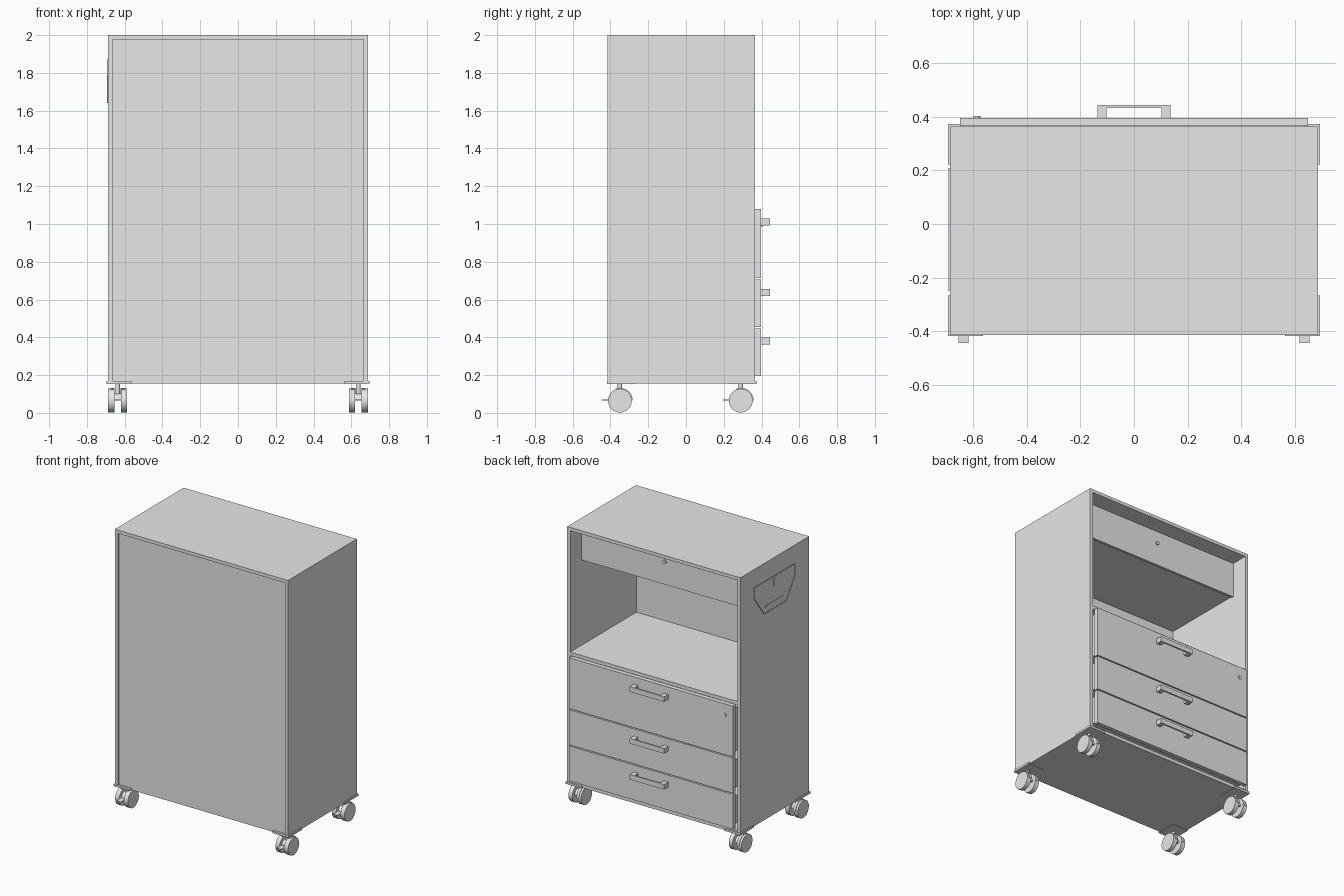
import bpy, bmesh, math
from mathutils import Vector

cube = bpy.data.objects.get("Cube")
if cube:
    bpy.data.objects.remove(cube, do_unlink=True)

grey = bpy.data.materials.new("light_grey")
grey.use_nodes = True
grey.diffuse_color = (0.8, 0.8, 0.8, 1)
grey.node_tree.nodes["Principled BSDF"].inputs["Base Color"].default_value = (0.8, 0.8, 0.8, 1)


def prism(name, pts, lo, hi, axis="x", rim=0, smooth=False):
    """Extrude a 2D outline along an axis; rim > 0 leaves only a frame."""
    place = {"x": lambda a, b: Vector((lo, a, b)),
             "y": lambda a, b: Vector((a, lo, b)),
             "z": lambda a, b: Vector((a, b, lo))}[axis]
    direction = Vector([float(axis == c) for c in "xyz"])
    bm = bmesh.new()
    face = bm.faces.new([bm.verts.new(place(a, b)) for a, b in pts])
    if rim:
        bmesh.ops.inset_individual(bm, faces=[face], thickness=rim)
        bmesh.ops.delete(bm, geom=[face], context="FACES")
    ext = bmesh.ops.extrude_face_region(bm, geom=bm.faces[:], use_keep_orig=True)
    moved = [g for g in ext["geom"] if isinstance(g, bmesh.types.BMVert)]
    bmesh.ops.translate(bm, verts=moved, vec=direction * (hi - lo))
    bmesh.ops.recalc_face_normals(bm, faces=bm.faces[:])
    mesh = bpy.data.meshes.new(name)
    bm.to_mesh(mesh)
    bm.free()
    mesh.materials.append(grey)
    obj = bpy.data.objects.new(name, mesh)
    bpy.context.collection.objects.link(obj)
    if smooth:
        bpy.ops.object.select_all(action="DESELECT")
        obj.select_set(True)
        bpy.context.view_layer.objects.active = obj
        bpy.ops.object.shade_smooth_by_angle(angle=math.radians(35))
    return obj


def box(name, x0, x1, y0, y1, z0, z1):
    return prism(name, [(x0, y0), (x1, y0), (x1, y1), (x0, y1)], z0, z1, "z")


def arc(ca, cb, r, start=0, end=360, n=32):
    """Points along an arc; a full circle omits the repeated end."""
    count = n if end - start == 360 else n + 1
    angles = [math.radians(start + (end - start) * i / n) for i in range(count)]
    return [(ca + r * math.cos(t), cb + r * math.sin(t)) for t in angles]


# Carcass
W, T = 0.688, 0.024
IN = W - T
FRONT, BACK, BASE, TOP = -0.415, 0.365, 0.156, 2.0
for side, s in (("left", 1), ("right", -1)):
    x0, x1 = sorted((s * IN, s * W))
    box(side + "_side_panel", x0, x1, FRONT, BACK, BASE, TOP)
box("top_panel", -IN, IN, FRONT, BACK, TOP - T, TOP)
box("bottom_panel", -IN, IN, FRONT + 0.012, BACK, BASE, BASE + T)
box("front_panel", -IN, IN, FRONT + 0.012, FRONT + 0.03, BASE + T, TOP - T)
box("shelf", -IN, IN, FRONT + 0.03, BACK, 1.08, 1.105)

# Enclosed upper compartment with its lock
box("upper_flap", -IN, IN, 0.222, 0.24, 1.72, TOP - T)
box("upper_floor", -IN, IN, FRONT + 0.03, 0.222, 1.728, 1.75)
prism("upper_lock", arc(0, 1.885, 0.013), 0.238, 0.25, "y", smooth=True)

# Drawers with bar handles
for label, z0, z1, hz in (("lower", 0.196, 0.447, 0.38),
                          ("middle", 0.455, 0.707, 0.638),
                          ("upper", 0.715, 1.08, 1.01)):
    box(label + "_drawer_front", -0.65, 0.65, BACK + 0.001, 0.397, z0, z1)
    box(label + "_drawer_box", -0.64, 0.64, -0.35, BACK + 0.001, z0 + 0.02, z1 - 0.03)
    a, b, leg = 0.137, 0.103, 0.397
    prism(label + "_drawer_handle",
          [(-a, leg), (-a, 0.445), (a, 0.445), (a, leg),
           (b, leg), (b, 0.433), (-b, 0.433), (-b, leg)], hz - 0.018, hz + 0.018, "z")
prism("drawer_lock", arc(-0.587, 1.0, 0.013), 0.395, 0.404, "y", smooth=True)

# Folding pull on the right side
pull = [(0.21, 1.87), (0.21, 1.785), (0.1, 1.64),
        (-0.15, 1.64), (-0.25, 1.785), (-0.25, 1.87)]
prism("side_pull_frame", pull, -W - 0.005, -W, rim=0.02)
box("side_pull_grip", -W - 0.004, -W, -0.12, 0.08, 1.675, 1.69)
box("side_pull_catch", -W - 0.004, -W, -0.03, -0.01, 1.8, 1.85)

# Twin-wheel casters
HUB, R = 0.065, 0.063
for xname, cx in (("left", 0.637), ("right", -0.637)):
    for yname, cy in (("front", -0.35), ("back", 0.29)):
        name = yname + "_" + xname + "_caster_"
        out = math.copysign(0.695, cx)
        x0, x1 = sorted((out, out - math.copysign(0.13, cx)))
        box(name + "plate", x0, x1, cy - 0.068, cy + 0.083, 0.154, 0.169)
        prism(name + "stem", arc(cx, cy, 0.012, n=16), 0.09, 0.156, "z", smooth=True)
        prism(name + "fork", arc(cy, HUB, 0.038, 0, 180, 16),
              cx - 0.019, cx + 0.019, smooth=True)
        for tag, s in (("outer", math.copysign(1, cx)), ("inner", -math.copysign(1, cx))):
            x0, x1 = sorted((cx + s * 0.018, cx + s * 0.05))
            prism(name + tag + "_wheel", arc(cy, HUB, R), x0, x1, smooth=True)
            x0, x1 = sorted((cx + s * 0.016, cx + s * 0.035))
            hood = arc(cy, HUB, 0.068, 0, 110, 12) + arc(cy, HUB, 0.06, 0, 110, 12)[::-1]
            prism(name + tag + "_hood", hood, x0, x1, smooth=True)
        box(name + "brake", cx - 0.018, cx + 0.018, cy - 0.095, cy - 0.03, 0.066, 0.071)
